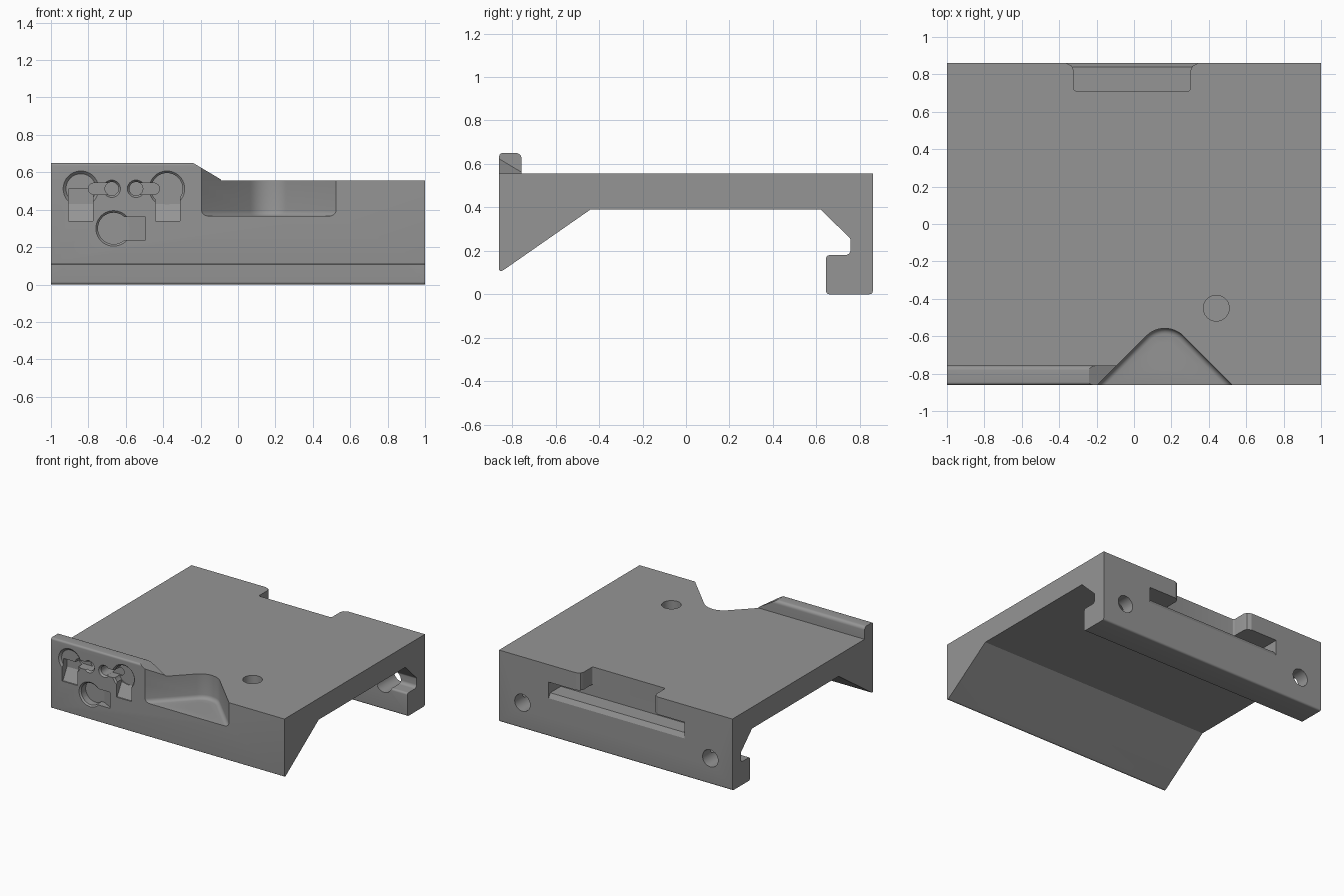
import bpy, bmesh, math
from mathutils import Vector

if "Cube" in bpy.data.objects:
    bpy.data.objects.remove(bpy.data.objects["Cube"])

grey = bpy.data.materials.new("machined grey")
grey.diffuse_color = (0.30, 0.30, 0.30, 1)
grey.use_nodes = True
grey.node_tree.nodes["Principled BSDF"].inputs["Base Color"].default_value = grey.diffuse_color


def fillet(pts, n=6):
    """Round every corner given as (u, v, radius)."""
    out = []
    for i, p in enumerate(pts):
        c = Vector(p[:2])
        if len(p) < 3:
            out.append(tuple(c))
            continue
        a = (Vector(pts[i - 1][:2]) - c).normalized()
        b = (Vector(pts[(i + 1) % len(pts)][:2]) - c).normalized()
        half = a.angle(b) / 2
        r = p[2]
        centre = c + (a + b).normalized() * (r / math.sin(half))
        s = c + a * (r / math.tan(half)) - centre
        e = c + b * (r / math.tan(half)) - centre
        turn = s.angle(e)
        for k in range(n + 1):
            t = k / n
            d = (s * math.sin((1 - t) * turn) + e * math.sin(t * turn)) / math.sin(turn)
            out.append(tuple(centre + d))
    return out


def finish(name, bm):
    bmesh.ops.recalc_face_normals(bm, faces=bm.faces)
    me = bpy.data.meshes.new(name)
    bm.to_mesh(me)
    bm.free()
    me.materials.append(grey)
    ob = bpy.data.objects.new(name, me)
    bpy.context.collection.objects.link(ob)
    return ob


def prism(name, pts, axis, a, b, base_bevel=0):
    """Extrude a flat outline along an axis from a to b."""
    place = {'X': lambda u, v, w: (w, u, v),
             'Y': lambda u, v, w: (u, w, v),
             'Z': lambda u, v, w: (u, v, w)}[axis]
    bm = bmesh.new()
    lo = [bm.verts.new(place(u, v, a)) for u, v in pts]
    hi = [bm.verts.new(place(u, v, b)) for u, v in pts]
    base = bm.faces.new(lo)
    bm.faces.new(hi[::-1])
    for i in range(len(pts)):
        j = (i + 1) % len(pts)
        bm.faces.new((lo[i], lo[j], hi[j], hi[i]))
    bmesh.ops.recalc_face_normals(bm, faces=bm.faces)
    if base_bevel:
        bmesh.ops.bevel(bm, geom=list(base.edges), offset=base_bevel,
                        segments=4, profile=0.5, affect='EDGES')
    return finish(name, bm)


def rod(name, start, end, r, r2=None):
    """Cylinder or cone between two points."""
    s, e = Vector(start), Vector(end)
    bm = bmesh.new()
    bmesh.ops.create_cone(bm, cap_ends=True, segments=40, radius1=r,
                          radius2=r if r2 is None else r2, depth=(e - s).length)
    rot = (e - s).to_track_quat('Z', 'Y').to_matrix().to_4x4()
    rot.translation = (s + e) / 2
    bm.transform(rot)
    return finish(name, bm)


def combine(target, other, op='DIFFERENCE'):
    mod = target.modifiers.new("bool", 'BOOLEAN')
    mod.operation, mod.solver, mod.object = op, 'EXACT', other
    dg = bpy.context.evaluated_depsgraph_get()
    me = bpy.data.meshes.new_from_object(target.evaluated_get(dg))
    target.modifiers.clear()
    target.data = me
    bpy.data.objects.remove(other)


# Main plate: side profile with hooked rear rail and sloped front jaw
body = prism("mounting_plate", fillet([
    (-0.86, 0.555), (0.86, 0.555), (0.86, 0, 0.015), (0.645, 0, 0.015),
    (0.645, 0.18, 0.015), (0.758, 0.18, 0.025), (0.758, 0.255, 0.02),
    (0.62, 0.39), (-0.44, 0.39), (-0.845, 0.108, 0.012), (-0.86, 0.108, 0.005)]),
    'X', -1, 1)

# Front lip with a sloping end
lip = prism("lip", fillet([(-0.86, 0.5), (-0.86, 0.65, 0.015),
                           (-0.757, 0.65, 0.025), (-0.757, 0.5)]), 'X', -1, 0)
for v in lip.data.vertices:
    if v.co.x > -0.5:
        v.co.x = -0.24 + (0.65 - v.co.z) * 1.68
combine(body, lip, 'UNION')

# Rounded triangular front pocket and its through hole
combine(body, prism("pocket", fillet([(-0.235, -0.9), (0.165, -0.50, 0.14),
                                      (0.565, -0.9)], 12), 'Z', 0.365, 0.8, 0.03))
combine(body, rod("pocket_hole", (0.163, -0.705, 0.1), (0.163, -0.705, 0.5), 0.073))

# Blind holes in the top
for x in (-0.463, 0.44):
    combine(body, rod("top_hole", (x, -0.45, 0.44), (x, -0.45, 0.7), 0.069))

# Round front sockets with chamfered rims
for x, z in ((-0.84, 0.512), (-0.38, 0.512), (-0.665, 0.30)):
    combine(body, rod("socket", (x, -0.92, z), (x, -0.795, z), 0.084))
    combine(body, rod("socket_rim", (x, -0.87, z), (x, -0.845, z), 0.105, 0.080))

# Ramped exits from the sockets
for x in (-0.84, -0.375):
    combine(body, prism("exit", [(-0.9, 0.34), (-0.85, 0.34), (-0.80, 0.43),
                                 (-0.80, 0.51), (-0.9, 0.51)], 'X', x - 0.065, x + 0.065))
combine(body, prism("side_exit", [(-0.495, -0.9), (-0.495, -0.85), (-0.585, -0.80),
                                  (-0.665, -0.80), (-0.665, -0.9)], 'Z', 0.238, 0.362))

# Wire channels: link slots, front bores, and slanted bores up to the top
for x, inner in ((-0.675, -0.77), (-0.545, -0.45)):
    lo, hi = min(x, inner), max(x, inner)
    combine(body, prism("link", fillet([(lo - 0.03, 0.482, 0.029), (hi + 0.03, 0.482, 0.029),
                                        (hi + 0.03, 0.542, 0.029), (lo - 0.03, 0.542, 0.029)]),
                        'Y', -0.9, -0.785))
    combine(body, rod("bore", (x, -0.9, 0.512), (x, -0.70, 0.512), 0.036))
    combine(body, rod("bore_rim", (x, -0.87, 0.512), (x, -0.84, 0.512), 0.054, 0.032))
    combine(body, rod("slant", (x, -0.715, 0.495), (x, -0.515, 0.645), 0.0345))

# Rear recess: undercut slot below two ears, with chamfered sill
combine(body, prism("rear_slot", [(0.71, 0.33), (0.84, 0.33), (0.86, 0.295), (0.9, 0.225),
                                  (0.9, 0.42), (0.71, 0.42)], 'X', -0.588, 0.575))
combine(body, prism("rear_notch", fillet([
    (-0.322, 0.712, 0.012), (0.302, 0.712, 0.012), (0.302, 0.82), (0.312, 0.845),
    (0.34, 0.859), (0.36, 0.9), (-0.38, 0.9), (-0.36, 0.859), (-0.332, 0.845),
    (-0.322, 0.82)]), 'Z', 0.35, 0.8))

# Ear holes with smaller holes in the sill below
for x in (-0.44, 0.42):
    combine(body, rod("ear_hole", (x, 0.78, 0.38), (x, 0.78, 0.7), 0.069))
    combine(body, rod("sill_hole", (x, 0.78, 0.29), (x, 0.78, 0.4), 0.048))

# Cross holes through the rear wall above the hook
for x in (-0.81, 0.80):
    combine(body, rod("rear_hole", (x, 0.6, 0.2), (x, 0.95, 0.2), 0.066))

bpy.ops.object.select_all(action='DESELECT')
body.select_set(True)
bpy.context.view_layer.objects.active = body
bpy.ops.object.shade_smooth_by_angle(angle=math.radians(25))
